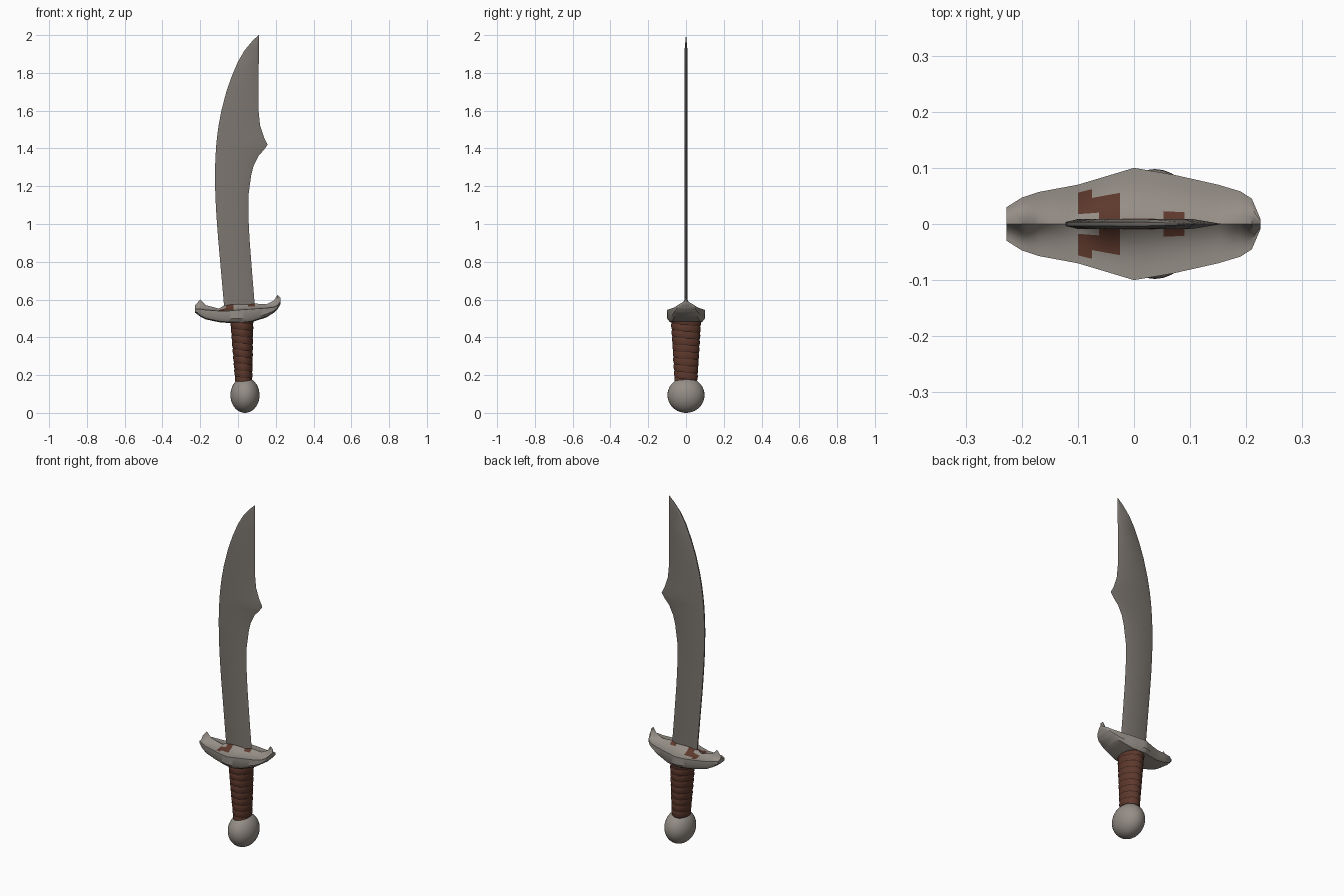
import bpy
import bmesh
import math

old = bpy.data.objects.get("Cube")
if old:
    bpy.data.objects.remove(old)


def material(name, color):
    m = bpy.data.materials.new(name)
    m.use_nodes = True
    m.diffuse_color = (*color, 1)
    m.node_tree.nodes["Principled BSDF"].inputs["Base Color"].default_value = (*color, 1)
    return m


blade_steel = material("blade steel", (0.20, 0.18, 0.16))
pale_steel = material("pale steel", (0.30, 0.27, 0.24))
leather = material("brown leather", (0.11, 0.04, 0.025))
dark_leather = material("dark leather", (0.03, 0.013, 0.009))


def finish(name, bm, mats, angle=35):
    bmesh.ops.recalc_face_normals(bm, faces=bm.faces)
    mesh = bpy.data.meshes.new(name)
    bm.to_mesh(mesh)
    bm.free()
    obj = bpy.data.objects.new(name, mesh)
    for m in mats:
        mesh.materials.append(m)
    bpy.context.collection.objects.link(obj)
    bpy.ops.object.select_all(action="DESELECT")
    obj.select_set(True)
    bpy.context.view_layer.objects.active = obj
    bpy.ops.object.shade_smooth_by_angle(angle=math.radians(angle))
    return obj


def loft(rings):
    """Skin a row of equal closed rings and cap both ends."""
    bm = bmesh.new()
    rows = [[bm.verts.new(p) for p in ring] for ring in rings]
    n = len(rows[0])
    for a, b in zip(rows, rows[1:]):
        for i in range(n):
            j = (i + 1) % n
            bm.faces.new((a[i], a[j], b[j], b[i]))
    bm.faces.new(rows[0])
    bm.faces.new(rows[-1])
    bmesh.ops.recalc_face_normals(bm, faces=bm.faces)
    return bm


def resample(table, steps):
    """Add evenly spaced rows between the given stations."""
    out = []
    for a, b in zip(table, table[1:]):
        for k in range(steps):
            out.append([p + (q - p) * k / steps for p, q in zip(a, b)])
    return out + [table[-1]]


# Curved blade: height, back edge, cutting edge
outline = [
    (0.50, -0.07, 0.09), (0.58, -0.075, 0.088), (0.75, -0.09, 0.074),
    (0.92, -0.105, 0.061), (1.04, -0.114, 0.055), (1.15, -0.12, 0.055),
    (1.26, -0.122, 0.07), (1.31, -0.121, 0.083), (1.36, -0.119, 0.108),
    (1.39, -0.117, 0.135), (1.42, -0.115, 0.157), (1.46, -0.111, 0.137),
    (1.52, -0.103, 0.117), (1.60, -0.088, 0.109), (1.70, -0.062, 0.109),
    (1.78, -0.034, 0.109), (1.86, 0.0, 0.11), (1.92, 0.035, 0.11),
    (1.97, 0.077, 0.11), (2.0, 0.109, 0.111),
]
rings = []
for z, back, edge in outline:
    w = edge - back
    t = min(0.009, w * 0.1)
    inner, outer = back + w * 0.12, edge - w * 0.2
    rings.append([(back, -t * 0.4, z), (inner, -t, z), (outer, -t, z), (edge, 0, z),
                  (outer, t, z), (inner, t, z), (back, t * 0.4, z)])
finish("blade", loft(rings), [blade_steel], 25)

# Upturned guard: x, underside, rim, ridge, half depth
stations = [
    (-0.227, 0.53, 0.55, 0.57, 0.03), (-0.2, 0.51, 0.55, 0.6, 0.047),
    (-0.17, 0.495, 0.545, 0.57, 0.057), (-0.1, 0.48, 0.54, 0.552, 0.07),
    (-0.05, 0.476, 0.54, 0.585, 0.085), (0.0, 0.475, 0.545, 0.585, 0.1),
    (0.07, 0.48, 0.55, 0.58, 0.088), (0.15, 0.505, 0.555, 0.575, 0.07),
    (0.19, 0.53, 0.56, 0.595, 0.058), (0.21, 0.55, 0.57, 0.625, 0.045),
    (0.225, 0.575, 0.59, 0.61, 0.01),
]
rings = []
for x, low, rim, ridge, depth in resample(stations, 4):
    half = [(f, rim + (ridge - rim) * (1 - f) ** 3) for f in (0.1, 0.25, 0.4, 0.6, 0.8, 1)]
    half += [(1, low + (rim - low) * 0.35), (0.85, low + 0.005)]
    ring = [(x, 0, ridge)] + [(x, depth * f, z) for f, z in half]
    ring += [(x, 0, low)] + [(x, -depth * f, z) for f, z in reversed(half)]
    rings.append(ring)
bm = loft(rings)
for f in bm.faces:
    c = f.calc_center_median()
    on_top = f.normal.z > 0.1 and c.z > 0.53
    patch = -0.1 < c.x < -0.03 and 0.015 < abs(c.y) < 0.055
    seam = -0.06 < c.x < 0.08 and abs(c.y) < 0.016
    if on_top and (patch or seam):
        f.material_index = 1
finish("guard", bm, [pale_steel, leather])

# Leather grip with a spiral wrap
SIDES, ROWS, PITCH = 28, 90, 0.036
low, high = 0.165, 0.5
rings = []
for r in range(ROWS + 1):
    t = r / ROWS
    z = low + (high - low) * t
    ring = []
    for s in range(SIDES):
        a = math.tau * s / SIDES
        phase = (z / PITCH + s / SIDES) % 1
        swell = 0.955 + 0.06 * math.sin(math.pi * phase) ** 0.5
        ring.append((0.03 - 0.01 * t + (0.045 + 0.016 * t) * swell * math.cos(a),
                     (0.06 + 0.02 * t) * swell * math.sin(a), z))
    rings.append(ring)
bm = loft(rings)
for f in bm.faces:
    c = f.calc_center_median()
    angle = math.atan2(c.y / 0.07, (c.x - 0.025) / 0.053)
    if (c.z / PITCH + angle / math.tau + 0.05) % 1 < 0.1:
        f.material_index = 1
finish("grip", bm, [leather, dark_leather], 60)

# Round pommel
bm = bmesh.new()
bmesh.ops.create_uvsphere(bm, u_segments=32, v_segments=20, radius=1)
for v in bm.verts:
    v.co = (0.037 + 0.077 * v.co.x, 0.098 * v.co.y, 0.094 + 0.094 * v.co.z)
finish("pommel", bm, [pale_steel], 60)
